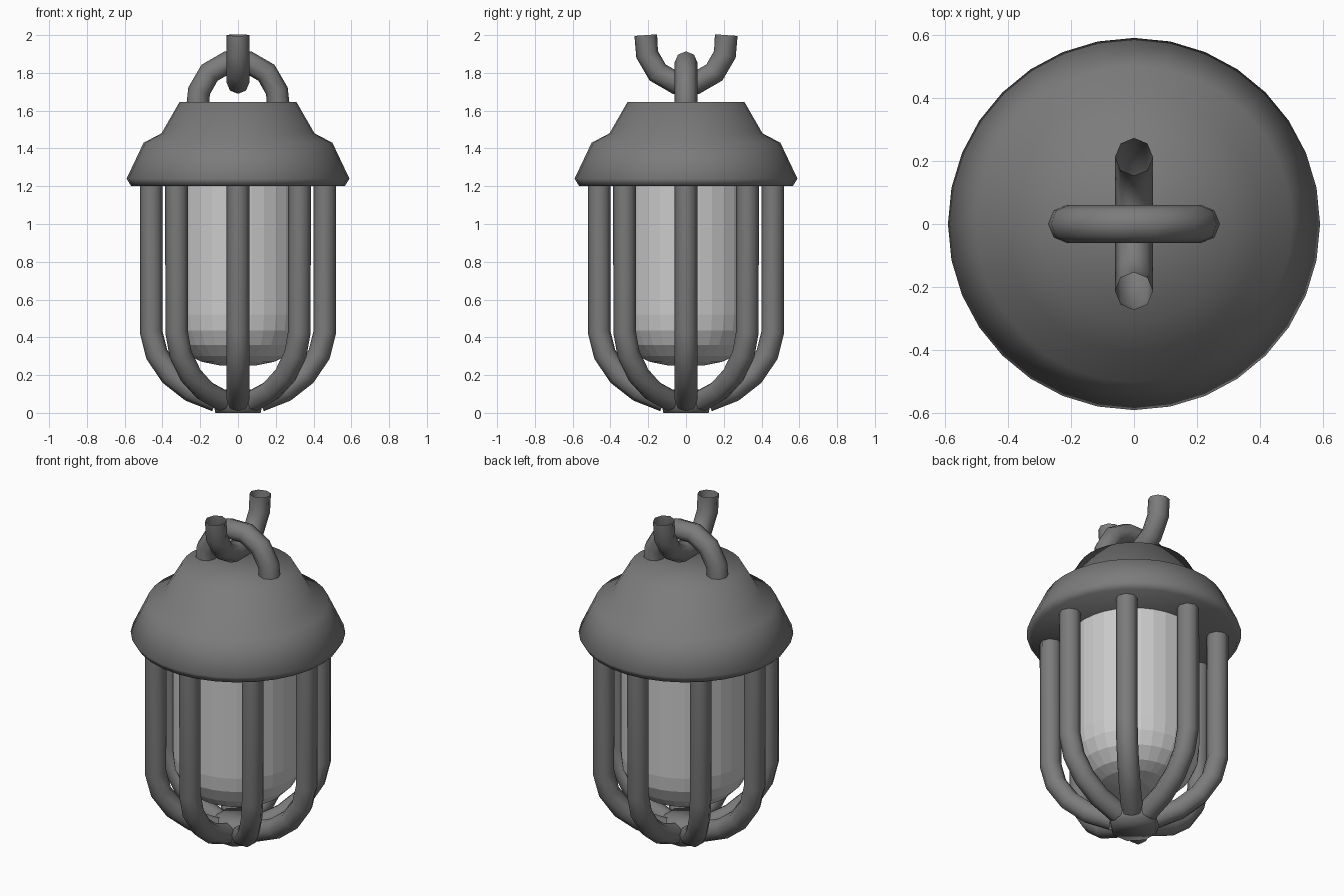
import bpy, bmesh, math
from mathutils import Vector, Matrix

if "Cube" in bpy.data.objects:
    bpy.data.objects.remove(bpy.data.objects["Cube"])


def material(name, v):
    m = bpy.data.materials.new(name)
    m.diffuse_color = (v, v, v, 1)
    m.use_nodes = True
    m.node_tree.nodes["Principled BSDF"].inputs["Base Color"].default_value = m.diffuse_color
    return m


DARK = material("dark_metal", 0.2)
PALE = material("pale_glass", 0.7)


def finish(name, bm, mat, smooth=True):
    bmesh.ops.recalc_face_normals(bm, faces=bm.faces)
    me = bpy.data.meshes.new(name)
    bm.to_mesh(me)
    bm.free()
    ob = bpy.data.objects.new(name, me)
    bpy.context.collection.objects.link(ob)
    me.materials.append(mat)
    for p in me.polygons:
        p.use_smooth = smooth
    return ob


def lathe(name, profile, sides, mat, smooth=True):
    bm = bmesh.new()
    rings = []
    for r, z in profile:
        rings.append([bm.verts.new((r * math.cos(2 * math.pi * i / sides),
                                    r * math.sin(2 * math.pi * i / sides), z))
                      for i in range(sides)])
    for a, b in zip(rings, rings[1:]):
        for i in range(sides):
            j = (i + 1) % sides
            bm.faces.new((a[i], a[j], b[j], b[i]))
    bm.faces.new(rings[0])
    bm.faces.new(rings[-1])
    return finish(name, bm, mat, smooth)


def sweep(name, path, angle, radius=0.06, sides=8):
    """Open tube along a path of (distance, z) points in a vertical plane."""
    bm = bmesh.new()
    pts = [Vector((x, 0, z)) for x, z in path]
    side = Vector((0, 1, 0))
    rings = []
    for i, p in enumerate(pts):
        din = (p - pts[max(i - 1, 0)]).normalized()
        dout = (pts[min(i + 1, len(pts) - 1)] - p).normalized()
        n = (din + dout).normalized().cross(side)
        rings.append([bm.verts.new(p + radius * (n * math.cos(t) + side * math.sin(t)))
                      for t in (2 * math.pi * k / sides for k in range(sides))])
    for a, b in zip(rings, rings[1:]):
        for k in range(sides):
            j = (k + 1) % sides
            bm.faces.new((a[k], a[j], b[j], b[k]))
    bm.transform(Matrix.Rotation(angle, 4, 'Z'))
    return finish(name, bm, DARK)


# Flared cap
lathe("cap", [(0.565, 1.2), (0.59, 1.24), (0.5, 1.43), (0.405, 1.48), (0.31, 1.645)], 32, DARK)

# Faceted glass with rounded bottom
lathe("glass", [(0.36, 1.21), (0.36, 0.52), (0.35, 0.435), (0.315, 0.36),
                (0.255, 0.3), (0.19, 0.27), (0.09, 0.25)], 32, PALE, smooth=False)

# Eight cage bars meeting at a small hub
bar = [(0.46, 1.21), (0.46, 0.43), (0.43, 0.31), (0.355, 0.2), (0.25, 0.118), (0.115, 0.065)]
for i in range(8):
    sweep(f"cage_bar_{i + 1}", bar, i * math.pi / 4)
hub = lathe("cage_hub", [(0.13, 0.0), (0.145, 0.065), (0.12, 0.125)], 8, DARK)
hub.rotation_euler.z = math.pi / 8

# Shackle on the cap
R = 0.213
arc = [(R * math.cos(math.radians(a)), 1.65 + R * math.sin(math.radians(a)))
       for a in range(15, 166, 30)]
sweep("shackle", [(R, 1.63)] + arc + [(-R, 1.63)], 0)

# Lower half of the cut chain link
arc = [(R * math.cos(math.radians(a)), 1.953 + R * math.sin(math.radians(a)))
       for a in range(-15, -166, -30)]
sweep("chain_link", [(R, 2.0)] + arc + [(-R, 2.0)], math.pi / 2)
